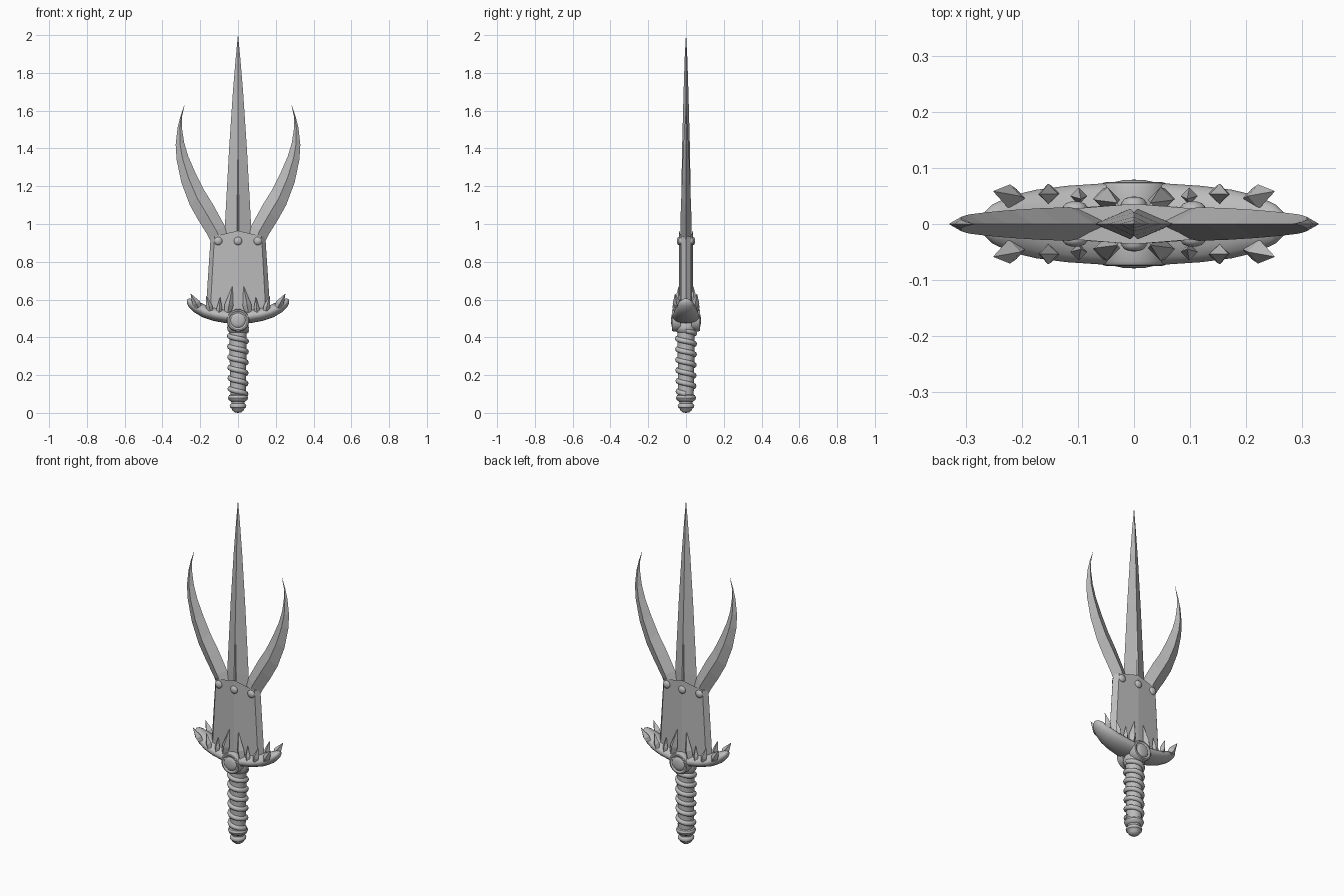
import bpy
import bmesh
from math import sin, cos, pi, tau
from mathutils import Vector

cube = bpy.data.objects.get("Cube")
if cube:
    bpy.data.objects.remove(cube)

steel = bpy.data.materials.new("grey_steel")
steel.use_nodes = True
grey = (0.5, 0.5, 0.5, 1)
steel.diffuse_color = grey
steel.node_tree.nodes["Principled BSDF"].inputs["Base Color"].default_value = grey


def finish(name, bm, smooth=None):
    """Turn a bmesh into a named object, optionally shaded smooth."""
    bmesh.ops.recalc_face_normals(bm, faces=bm.faces)
    mesh = bpy.data.meshes.new(name)
    bm.to_mesh(mesh)
    bm.free()
    mesh.materials.append(steel)
    obj = bpy.data.objects.new(name, mesh)
    bpy.context.collection.objects.link(obj)
    if smooth:
        bpy.ops.object.select_all(action='DESELECT')
        obj.select_set(True)
        bpy.context.view_layer.objects.active = obj
        bpy.ops.object.shade_smooth_by_angle(angle=smooth)
    return obj


def loft(name, sections, smooth=None):
    """Skin a row of closed sections and cap both ends."""
    bm = bmesh.new()
    rings = [[bm.verts.new(p) for p in section] for section in sections]
    count = len(rings[0])
    for low, high in zip(rings, rings[1:]):
        for i in range(count):
            j = (i + 1) % count
            bm.faces.new((low[i], low[j], high[j], high[i]))
    bm.faces.new(rings[0])
    bm.faces.new(rings[-1])
    return finish(name, bm, smooth)


def lathe(name, profile, origin=(0, 0, 0), axis=(0, 0, 1), steps=24, smooth=0.7):
    """Revolve (radius, height) points about an axis."""
    turn = Vector((0, 0, 1)).rotation_difference(Vector(axis))
    origin = Vector(origin)
    return loft(name, [[origin + turn @ Vector((r * cos(tau * i / steps), r * sin(tau * i / steps), h))
                        for i in range(steps)] for r, h in profile], smooth)


# Central blade: diamond section with a narrow groove in its lower half
def blade_section(z, width, depth, groove):
    slot = width * groove
    sink = depth * (1 - groove)
    return [(width, 0, z), (slot, -sink, z), (0, -sink + slot, z), (-slot, -sink, z),
            (-width, 0, z), (-slot, sink, z), (0, sink - slot, z), (slot, sink, z)]


loft("centre_blade", [blade_section(*s) for s in (
    (0.85, 0.073, 0.03, 0.09), (1.0, 0.069, 0.03, 0.09), (1.4, 0.047, 0.021, 0.01),
    (1.7, 0.027, 0.013, 0.01), (1.88, 0.012, 0.007, 0.01), (2.0, 0.0005, 0.0005, 0.01))])

# Curved side blades: outer edge x, z, then inner edge x, z, then half thickness
HORN = ((0.13, 0.88, 0.04, 0.92, 0.024), (0.16, 0.94, 0.07, 0.99, 0.03),
        (0.21, 1.02, 0.13, 1.1, 0.028), (0.255, 1.1, 0.18, 1.18, 0.025),
        (0.3, 1.22, 0.225, 1.27, 0.021), (0.325, 1.34, 0.264, 1.36, 0.017),
        (0.33, 1.42, 0.285, 1.43, 0.013), (0.32, 1.51, 0.297, 1.51, 0.008),
        (0.305, 1.57, 0.296, 1.57, 0.004), (0.284, 1.63, 0.283, 1.63, 0.0005))
for side, word in ((1, "left"), (-1, "right")):
    rows = []
    for ox, oz, ix, iz, t in HORN:
        mx, mz = (ox + ix) / 2, (oz + iz) / 2
        rows.append([(side * ox, 0, oz), (side * mx, -t, mz),
                     (side * ix, 0, iz), (side * mx, t, mz)])
    loft(word + "_curved_blade", rows)

# Socket plate holding the three blades
def socket_section(width, z, drop):
    outline = [(1, 0), (0.86, -0.026), (0, -0.036), (-0.86, -0.026),
               (-1, 0), (-0.86, 0.026), (0, 0.036), (0.86, 0.026)]
    return [(x * width, y, z - drop * abs(x)) for x, y in outline]


loft("blade_socket", [socket_section(0.172, 0.52, 0), socket_section(0.145, 0.965, 0.035)])

# Domed rivets on both faces
DOME = [(0.022, -0.01), (0.022, 0.003), (0.017, 0.009), (0.009, 0.012), (0.001, 0.013)]
for face in (-1, 1):
    for x in (-0.105, 0, 0.105):
        y = 0.036 - abs(x) * 0.08
        lathe("socket_rivet", DOME, (x, face * y, 0.91), (0, face, 0), 16)

# Crossguard: an upturned boat of elliptical sections (x, z, half depth, half height)
HALF = [(0.0, 0.508, 0.073, 0.036), (0.06, 0.511, 0.072, 0.036), (0.12, 0.521, 0.068, 0.034),
        (0.175, 0.537, 0.061, 0.031), (0.22, 0.56, 0.05, 0.027), (0.25, 0.582, 0.036, 0.02),
        (0.264, 0.594, 0.022, 0.012), (0.269, 0.6, 0.004, 0.003)]
path = [(-x, z, d, h) for x, z, d, h in HALF[:0:-1]] + HALF
rows = []
for x, z, d, h in path:
    lean = -2.2 * x
    rows.append([(x + lean * h * sin(a), d * cos(a), z + h * sin(a))
                 for a in (tau * i / 20 for i in range(20))])
loft("crossguard", rows, 0.9)

# Four-sided teeth along both rims of the guard
TEETH = [((0.055, 0.045, 0.53), (0.03, 0.038, 0.67), 0.023),
         ((0.1, 0.052, 0.53), (0.095, 0.045, 0.61), 0.015),
         ((0.147, 0.054, 0.54), (0.167, 0.053, 0.62), 0.018),
         ((0.21, 0.045, 0.56), (0.25, 0.058, 0.63), 0.022)]
for base, tip, radius in TEETH:
    for sx in (-1, 1):
        for sy in (-1, 1):
            flip = Vector((sx, sy, 1))
            start, end = Vector(base) * flip, Vector(tip) * flip
            span = end - start
            size = span.length
            lathe("guard_tooth", [(radius * 0.8, 0), (radius, size * 0.3), (0.001, size)],
                  start, span.normalized(), 4, None)

# Round medallions: rim, recess and raised centre
MEDAL = [(0.058, -0.03), (0.06, 0.008), (0.056, 0.015), (0.049, 0.017), (0.043, 0.012),
         (0.039, 0.012), (0.034, 0.017), (0.02, 0.02), (0.001, 0.021)]
for face in (-1, 1):
    lathe("guard_medallion", MEDAL, (0, face * 0.058, 0.49), (0, face, 0), 32)

# Grip core and rounded pommel
lathe("grip_core", [(0.04, 0.07), (0.043, 0.2), (0.046, 0.5)])
lathe("pommel", [(0.001, 0), (0.018, 0.003), (0.03, 0.013), (0.034, 0.024), (0.042, 0.029),
                 (0.044, 0.038), (0.04, 0.047), (0.034, 0.051), (0.036, 0.06), (0.048, 0.067),
                 (0.053, 0.08), (0.048, 0.093), (0.038, 0.098)])
lathe("grip_collar", [(0.045, 0.425), (0.054, 0.435), (0.058, 0.45), (0.054, 0.47), (0.045, 0.49)])

# Cord wound around the grip
TURNS, STEPS = 6, 20
rows = []
for i in range(TURNS * STEPS + 1):
    part = i / (TURNS * STEPS)
    angle = -tau * i / STEPS
    reach = 0.043 + 0.004 * part
    row = []
    for k in range(8):
        a = k * pi / 4
        r = reach + 0.012 * cos(a)
        row.append((r * cos(angle), r * sin(angle), 0.1 + 0.335 * part + 0.014 * sin(a)))
    rows.append(row)
loft("grip_cord", rows, 0.9)
